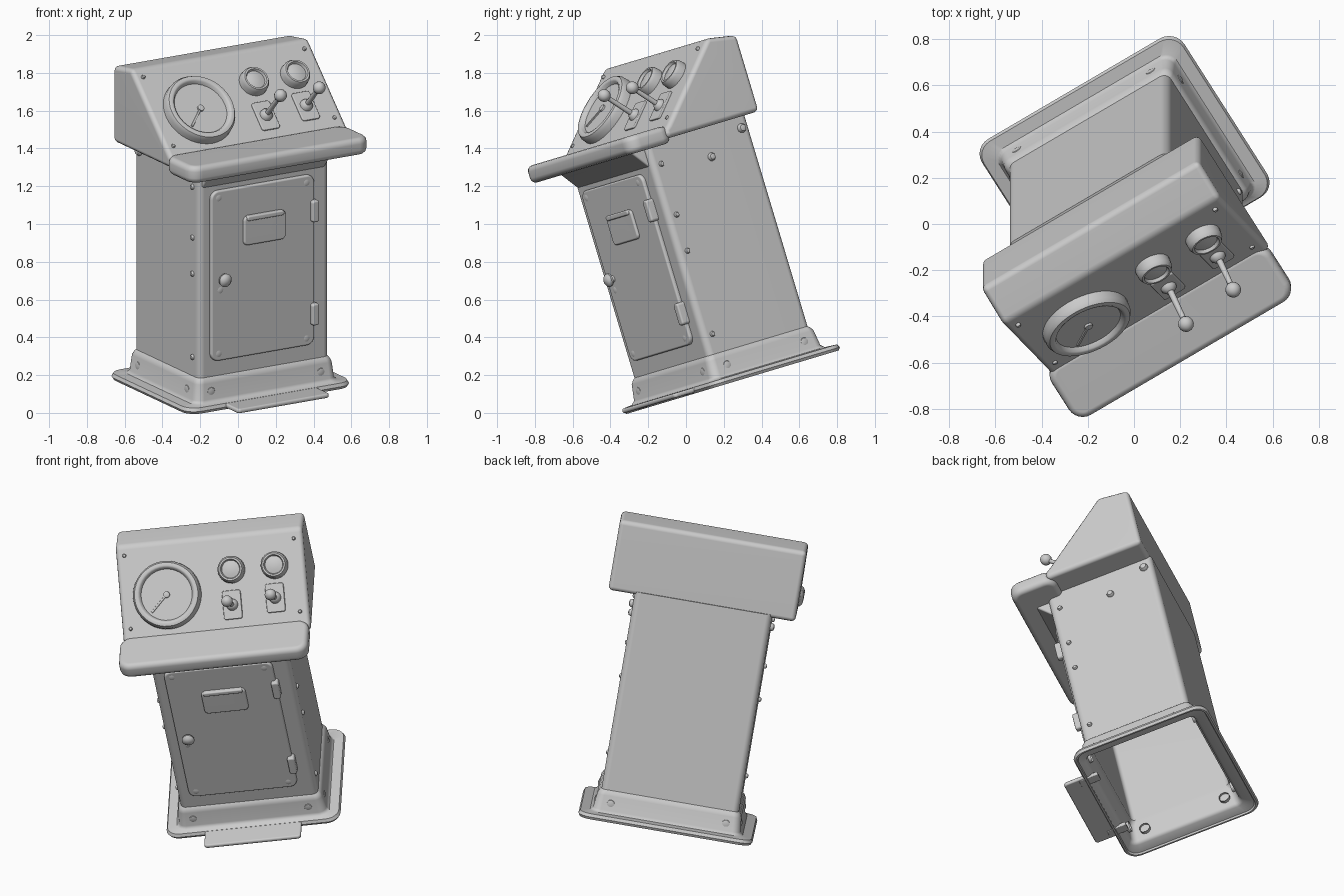
import bpy, bmesh, math
from mathutils import Matrix, Vector

if "Cube" in bpy.data.objects:
    bpy.data.objects.remove(bpy.data.objects["Cube"])

# Leaning, turned frame shared by every part
W = Vector((0, -0.287, 0.958)).normalized()
U = Vector((0.853, 0.495, 0.165))
U = (U - W * U.dot(W)).normalized()
V = W.cross(U)


def basis(x, y, z):
    return Matrix((x, y, z)).transposed().to_4x4()


LEAN = basis(U, V, W)


def face_frame(o, x, y):
    x, y = Vector(x).normalized(), Vector(y).normalized()
    return LEAN @ Matrix.Translation(o) @ basis(x, y, x.cross(y))


FRONT = face_frame((0, -0.08, 0), (1, 0, 0), (0, 0, 1))
RIGHT = face_frame((0.518, 0, 0), (0, 1, 0), (0, 0, 1))
LEFT = face_frame((-0.293, 0, 0), (0, -1, 0), (0, 0, 1))
BACK = face_frame((0, 0.575, 0), (-1, 0, 0), (0, 0, 1))
PANEL = face_frame((0, 0, 1.49), (1, 0, 0), (0, 1, 1))

metal = bpy.data.materials.new("grey_metal")
metal.diffuse_color = (0.6, 0.6, 0.6, 1)
metal.use_nodes = True
metal.node_tree.nodes["Principled BSDF"].inputs["Base Color"].default_value = metal.diffuse_color


def finish(name, bm, frame, bevel=0.0, segs=3):
    bmesh.ops.recalc_face_normals(bm, faces=bm.faces)
    if bevel:
        sharp = [e for e in bm.edges if e.calc_face_angle(0) > 0.5]
        bmesh.ops.bevel(bm, geom=sharp, offset=bevel, segments=segs,
                        profile=0.5, affect='EDGES', clamp_overlap=True)
    me = bpy.data.meshes.new(name)
    bm.to_mesh(me)
    bm.free()
    me.materials.append(metal)
    ob = bpy.data.objects.new(name, me)
    bpy.context.collection.objects.link(ob)
    ob.matrix_world = frame
    return ob


def round_rect(cx, cy, hx, hy, r, n=6):
    pts = []
    for k, (sx, sy) in enumerate(((1, 1), (-1, 1), (-1, -1), (1, -1))):
        for i in range(n + 1):
            t = math.pi / 2 * (k + i / n)
            pts.append((cx + sx * (hx - r) + r * math.cos(t),
                        cy + sy * (hy - r) + r * math.sin(t)))
    return pts


def loft(name, frame, rings, bevel=0.0):
    """Skin a stack of equal-count outlines, capped at both ends."""
    bm = bmesh.new()
    vs = [[bm.verts.new(p) for p in ring] for ring in rings]
    n = len(vs[0])
    for lo, hi in zip(vs, vs[1:]):
        for i in range(n):
            j = (i + 1) % n
            bm.faces.new((lo[i], lo[j], hi[j], hi[i]))
    bm.faces.new(vs[0][::-1])
    bm.faces.new(vs[-1])
    return finish(name, bm, frame, bevel)


def slab(name, frame, cx, cy, hx, hy, r, z0, z1, bevel=0.008):
    outline = round_rect(cx, cy, hx, hy, r)
    return loft(name, frame, [[(x, y, z) for x, y in outline] for z in (z0, z1)], bevel)


def prism(name, profile, a0, a1, bevel):
    """Side profile (depth, height) pulled across the width."""
    return loft(name, LEAN, [[(a, b, c) for b, c in profile] for a in (a0, a1)], bevel)


def lathe(name, frame, cx, cy, profile, n=32):
    bm = bmesh.new()
    prev = None
    for r, h in profile:
        if r == 0:
            ring = [bm.verts.new((cx, cy, h))]
        else:
            ring = [bm.verts.new((cx + r * math.cos(2 * math.pi * i / n),
                                  cy + r * math.sin(2 * math.pi * i / n), h)) for i in range(n)]
        if prev:
            for i in range(n):
                j = (i + 1) % n
                quad = [prev[i % len(prev)], prev[j % len(prev)],
                        ring[j % len(ring)], ring[i % len(ring)]]
                bm.faces.new(list(dict.fromkeys(quad)))
        prev = ring
    return finish(name, bm, frame)


def rivet(frame, x, y, r=0.015):
    lathe("rivet", frame, x, y, [(r, -0.01), (r, r * 0.3), (r * 0.7, r * 0.8), (0, r)], 12)


# Hollow column with skirt and floor flange: (offset, height, front trim)
rings = []
for d, c, f in ((-0.02, 1.40, 0), (-0.02, 0.25, 0), (0.0, 0.225, 0), (0.012, 0.125, 0),
                (0.03, 0.105, 0), (0.085, 0.095, 0.03), (0.09, 0.085, 0.03),
                (0.10, 0.085, 0.03), (0.108, 0.10, 0.03), (0.10, 0.118, 0.03),
                (0.045, 0.123, 0), (0.03, 0.14, 0), (0.02, 0.225, 0),
                (0.01, 0.245, 0), (0, 0.255, 0), (0, 1.44, 0)):
    rings.append([(x, y, c) for x, y in
                  round_rect(0.1125, 0.2475 + f / 2, 0.4055 + d, 0.3275 + d - f / 2,
                             max(0.02, 0.035 + d * 0.4))])
loft("column", LEAN, rings)

# Foot step with two support tabs
slab("foot_step", LEAN, 0.115, -0.205, 0.285, 0.075, 0.02, 0.092, 0.117, 0.01)
for a in (-0.13, 0.36):
    slab("step_tab", LEAN, a, -0.13, 0.03, 0.06, 0.008, 0.09, 0.114, 0.005)

# Console head, front lip and the brace below it
prism("console_head", [(-0.03, 1.42), (0.567, 1.42), (0.567, 1.84), (0.385, 1.868), (0, 1.49),
                       (-0.03, 1.47)], -0.43, 0.673, 0.025)
slab("console_lip", LEAN, 0.108, -0.125, 0.558, 0.14, 0.07, 1.395, 1.49, 0.03)
prism("lip_brace", [(-0.06, 1.29), (-0.085, 1.31), (-0.17, 1.41), (-0.06, 1.41)], -0.27, 0.49, 0.01)

# Door, its label plate, latch knob and hinges
slab("door", FRONT, 0.095, 0.81, 0.32, 0.47, 0.045, -0.01, 0.02, 0.01)
slab("label_plate", FRONT, 0.10, 1.035, 0.13, 0.08, 0.025, 0.01, 0.035, 0.01)
slab("label_hood", FRONT, 0.10, 1.105, 0.115, 0.014, 0.012, 0.01, 0.045, 0.008)
lathe("door_knob", FRONT, -0.157, 0.79, [(0.02, 0.01), (0.018, 0.03), (0.035, 0.04),
                                         (0.037, 0.052), (0.025, 0.065), (0, 0.07)], 20)
rivet(FRONT, -0.17, 0.73, 0.025)
for c in (1.08, 0.51):
    slab("hinge", FRONT, 0.41, c, 0.022, 0.06, 0.015, -0.01, 0.045, 0.01)
for a in (-0.18, 0.365):
    for c in (0.38, 1.24):
        rivet(FRONT, a, c, 0.025)

# Large gauge with needle
lathe("large_gauge", PANEL, -0.148, 0.225,
      [(0.2, -0.01), (0.198, 0.03), (0.187, 0.05), (0.17, 0.054), (0.158, 0.048),
       (0.15, 0.03), (0, 0.03)], 40)
lathe("gauge_hub", PANEL, -0.148, 0.225, [(0.02, 0.02), (0.018, 0.04), (0, 0.046)], 16)
slab("gauge_needle", PANEL @ Matrix.Translation((-0.148, 0.225, 0)) @
     Matrix.Rotation(math.radians(225), 4, 'Z'), 0.075, 0, 0.06, 0.006, 0.003, 0.02, 0.037, 0.002)

# Small dials and toggle levers
for a, s, h in ((0.24, 0.13, 0.215), (0.495, 0.145, 0.195)):
    lathe("small_dial", PANEL, a, 0.335,
          [(0.08, -0.01), (0.078, 0.03), (0.068, 0.048), (0.058, 0.048), (0.052, 0.034),
           (0.03, 0.04), (0, 0.042)], 28)
    a -= 0.013
    slab("lever_plate", PANEL, a, s, 0.055, 0.085, 0.015, -0.01, 0.01, 0.005)
    lathe("lever_socket", PANEL, a, s, [(0.036, 0), (0.034, 0.02), (0.02, 0.035), (0, 0.04)], 20)
    lathe("lever_rod", PANEL, a, s, [(0.015, 0.01), (0.012, h - 0.01)], 12)
    ball = [(0.034 * math.sin(math.pi * i / 10), h - 0.034 * math.cos(math.pi * i / 10))
            for i in range(11)]
    ball[0], ball[-1] = (0, ball[0][1]), (0, ball[-1][1])
    lathe("lever_ball", PANEL, a, s, ball, 20)

# Rivets on panel, walls and skirt
for a in (-0.38, 0.62):
    for s in (0.05, 0.48):
        rivet(PANEL, a, s, 0.011)
for frame, side in ((RIGHT, 1), (LEFT, -1)):
    for c in (0.36, 0.82, 1.02, 1.30):
        rivet(frame, side * -0.02, c)
    for b in (0.0, 0.50):
        rivet(frame, side * b, 0.18, 0.032)
    rivet(frame, side * 0.52, 1.36, 0.025)
rivet(RIGHT, 0.29, 1.26, 0.022)
for frame, side in ((FRONT, 1), (BACK, -1)):
    for a in (-0.23, 0.45):
        rivet(frame, side * a, 0.18, 0.032)

# Smooth shading with crisp edges
for ob in bpy.context.scene.objects:
    ob.select_set(True)
    bpy.context.view_layer.objects.active = ob
bpy.ops.object.shade_smooth_by_angle(angle=math.radians(40))
for ob in bpy.context.scene.objects:
    ob.modifiers.new("even_shading", 'WEIGHTED_NORMAL').keep_sharp = True
